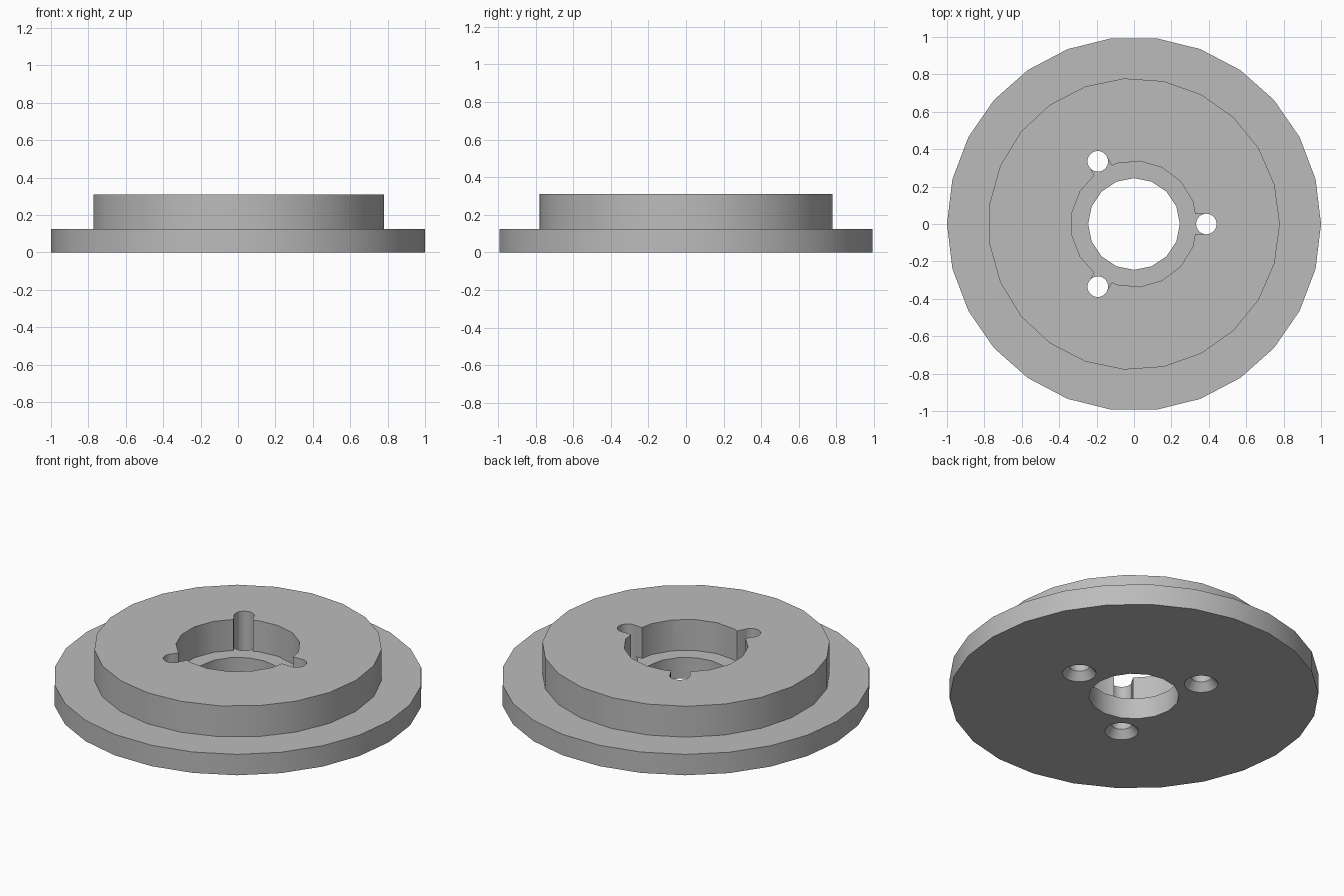
import bpy
from math import cos, sin, pi, radians

cube = bpy.data.objects.get("Cube")
if cube:
    bpy.data.objects.remove(cube, do_unlink=True)

FLANGE_TOP, HUB_TOP = 0.125, 0.31
HOLE_RADIUS, HOLE_CIRCLE = 0.055, 0.387

grey = bpy.data.materials.new("plain grey")
grey.use_nodes = True
grey.diffuse_color = (0.5, 0.5, 0.5, 1)
grey.node_tree.nodes["Principled BSDF"].inputs["Base Color"].default_value = (0.5, 0.5, 0.5, 1)


def frustum(name, sides, r_low, r_high, z_low, z_high, centre=(0, 0)):
    """Upright prism or cone with its first corner towards +x."""
    verts = []
    for r, z in ((r_low, z_low), (r_high, z_high)):
        for i in range(sides):
            a = 2 * pi * i / sides
            verts.append((centre[0] + r * cos(a), centre[1] + r * sin(a), z))
    faces = [tuple(reversed(range(sides))), tuple(range(sides, 2 * sides))]
    for i in range(sides):
        j = (i + 1) % sides
        faces.append((i, j, sides + j, sides + i))
    mesh = bpy.data.meshes.new(name)
    mesh.from_pydata(verts, [], faces)
    mesh.materials.append(grey)
    obj = bpy.data.objects.new(name, mesh)
    bpy.context.collection.objects.link(obj)
    return obj


def combine(target, tool, operation):
    """Apply one boolean and remove the helper."""
    mod = target.modifiers.new(operation, "BOOLEAN")
    mod.operation, mod.solver, mod.object = operation, "EXACT", tool
    bpy.ops.object.select_all(action="DESELECT")
    bpy.context.view_layer.objects.active = target
    target.select_set(True)
    bpy.ops.object.modifier_apply(modifier=mod.name)
    bpy.data.objects.remove(tool, do_unlink=True)


# Wide flange with the raised hub on top
body = frustum("flange_and_hub", 26, 1, 1, 0, FLANGE_TOP)
combine(body, frustum("hub", 23, 0.78, 0.78, 0.06, HUB_TOP), "UNION")

# Centre bore and the wider recess above it
combine(body, frustum("bore", 16, 0.245, 0.245, -0.1, 0.5), "DIFFERENCE")
combine(body, frustum("recess", 17, 0.337, 0.337, FLANGE_TOP, 0.5), "DIFFERENCE")

# Three bolt holes, each with a slot into the recess and a countersink below
for k in range(3):
    a = radians(120 * k)
    centre = (HOLE_CIRCLE * cos(a), HOLE_CIRCLE * sin(a))

    slot = frustum("slot", 4, 1, 1, FLANGE_TOP, 0.5)
    corners = [(HOLE_CIRCLE, -1), (HOLE_CIRCLE, 1), (0.28, 1), (0.28, -1)]
    for i, v in enumerate(slot.data.vertices):
        x, side = corners[i % 4]
        y = side * (HOLE_RADIUS - 0.002)
        v.co.x, v.co.y = x * cos(a) - y * sin(a), x * sin(a) + y * cos(a)
    combine(body, slot, "DIFFERENCE")

    combine(body, frustum("hole", 32, HOLE_RADIUS, HOLE_RADIUS, -0.1, 0.5, centre), "DIFFERENCE")
    combine(body, frustum("countersink", 32, 0.099, HOLE_RADIUS - 0.001, -0.01, 0.046, centre), "DIFFERENCE")

bpy.ops.object.shade_smooth_by_angle(angle=radians(30))
